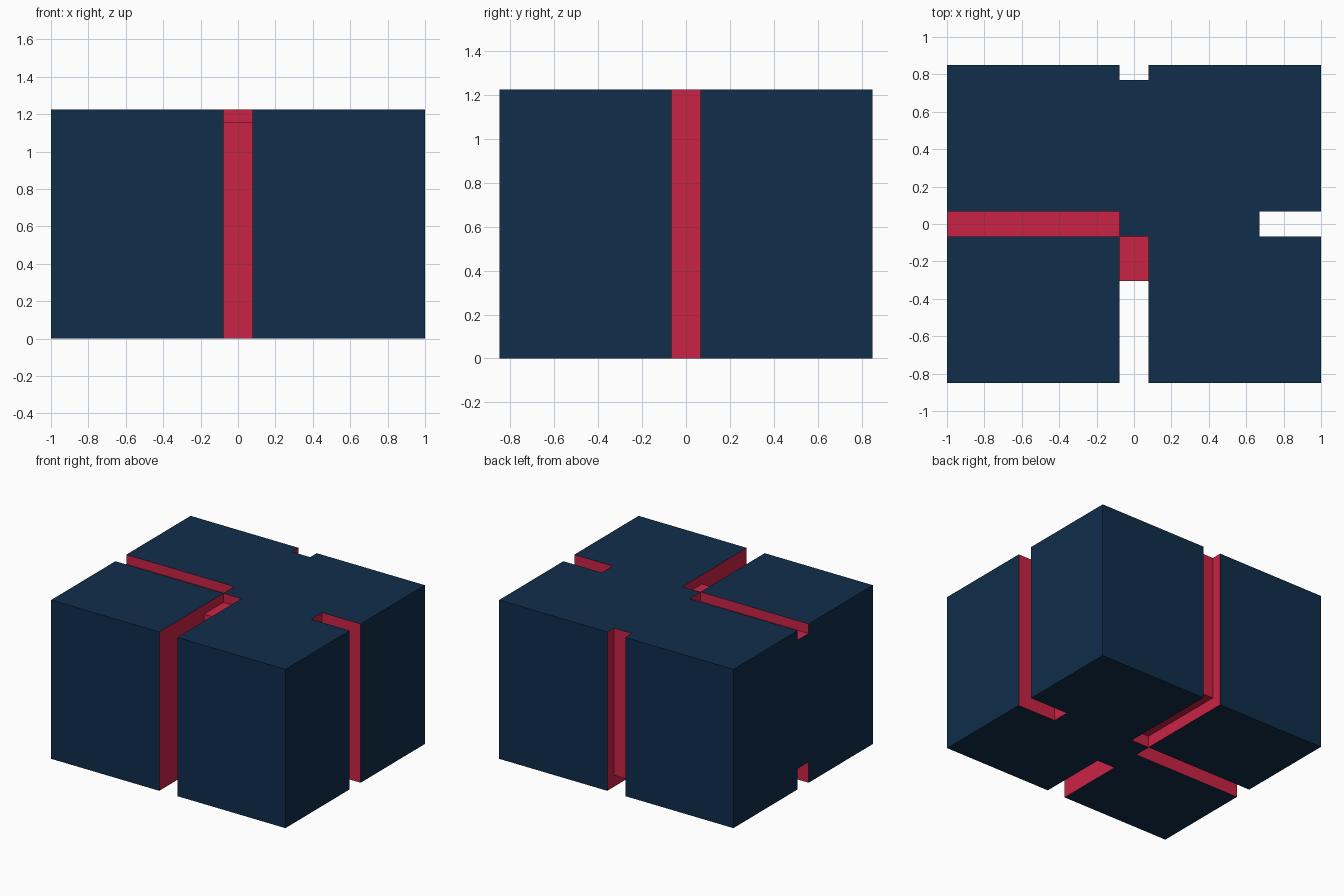
import bpy
from mathutils import Vector

if "Cube" in bpy.data.objects:
    bpy.data.objects.remove(bpy.data.objects["Cube"])

X, Y, H = 1.0, 0.85, 1.225      # half width, half depth, height
GX, GY = 0.077, 0.067           # half widths of the grooves
OUT = 0.1                       # cutter overshoot


def material(name, rgb):
    m = bpy.data.materials.new(name)
    m.diffuse_color = (*rgb, 1)
    m.use_nodes = True
    m.node_tree.nodes["Principled BSDF"].inputs["Base Color"].default_value = m.diffuse_color
    return m


def box(name, lo, hi):
    lo, hi = Vector(lo), Vector(hi)
    bpy.ops.mesh.primitive_cube_add(size=1, location=(lo + hi) / 2)
    o = bpy.context.object
    o.name = name
    o.scale = hi - lo
    bpy.ops.object.transform_apply(location=True, rotation=True, scale=True)
    return o


navy = material("navy", (0.005, 0.027, 0.07))
crimson = material("crimson", (0.59, 0.017, 0.06))

block = box("grooved_block", (-X, -Y, 0), (X, Y, H))
block.data.materials.append(navy)
block.data.materials.append(crimson)

grooves = {
    # full-height slots in the front, back and right faces
    "front_slot": ((-GX, -Y - OUT, -OUT), (GX, -0.305, H + OUT)),
    "back_slot": ((-GX, 0.77, -OUT), (GX, Y + OUT, H + OUT)),
    "right_slot": ((0.672, -GY, -OUT), (X + OUT, GY, H + OUT)),
    # shallow channels in the top
    "top_left_channel": ((-X - OUT, -GY, H - 0.073), (-GX - 0.001, GY, H + OUT)),
    "top_front_channel": ((-GX, -0.4, H - 0.07), (GX, -GY, H + OUT)),
    # channels in the underside
    "under_left_channel": ((-X - OUT, -GY, -OUT), (-GX - 0.001, GY, 0.16)),
    "under_back_channel": ((-GX, GY, -OUT), (GX, Y + OUT, 0.09)),
}

for name, (lo, hi) in grooves.items():
    cutter = box(name, lo, hi)
    mod = block.modifiers.new(name, 'BOOLEAN')
    mod.operation = 'DIFFERENCE'
    mod.solver = 'EXACT'
    mod.object = cutter
    bpy.context.view_layer.objects.active = block
    bpy.ops.object.modifier_apply(modifier=mod.name)
    bpy.data.objects.remove(cutter)

# outer faces are navy, every groove wall is crimson
for f in block.data.polygons:
    c = f.center
    outer = (abs(abs(c.x) - X) < 1e-3 or abs(abs(c.y) - Y) < 1e-3
             or abs(c.z) < 1e-3 or abs(c.z - H) < 1e-3)
    f.material_index = 0 if outer else 1
    f.use_smooth = False
